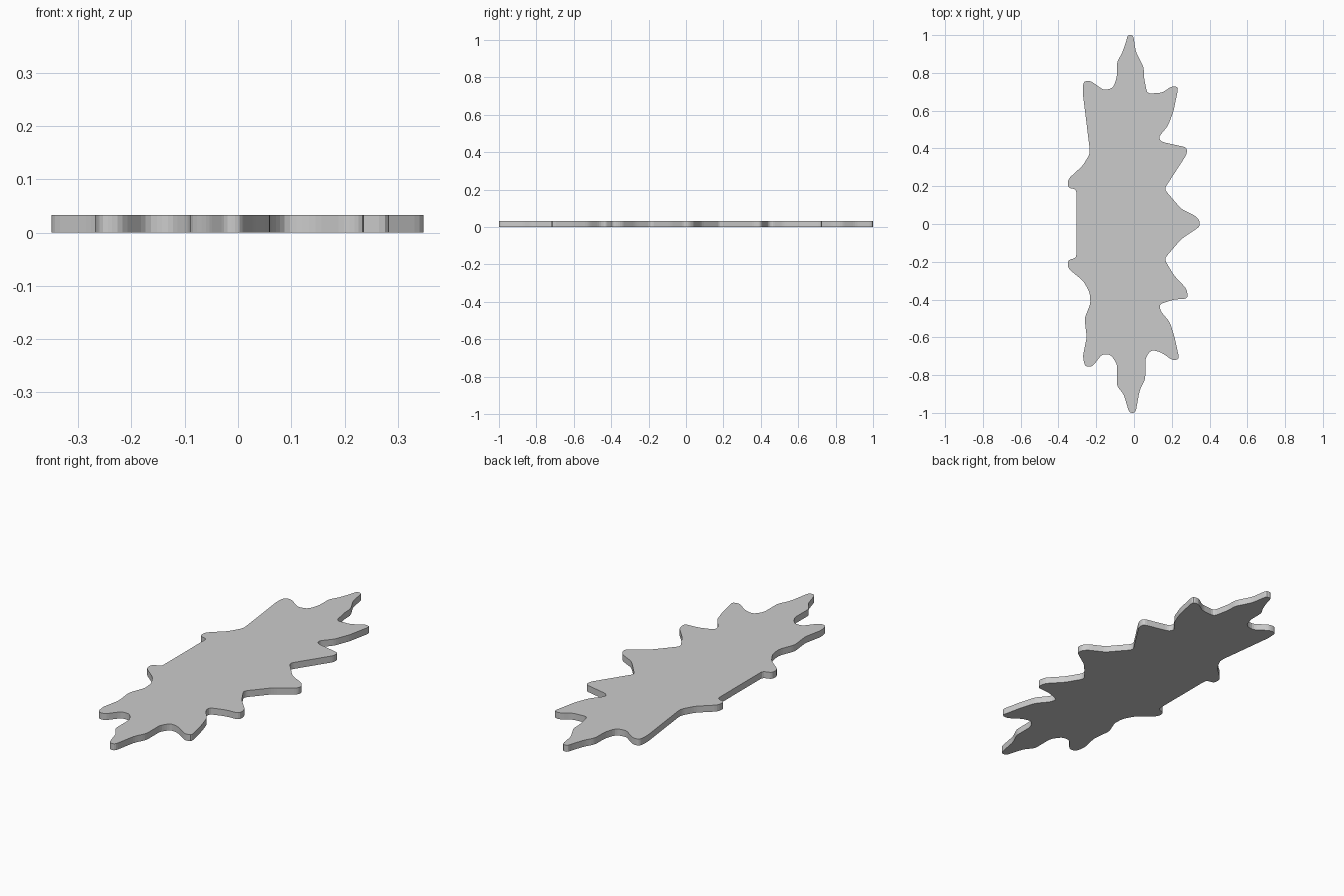
import bpy, bmesh
from mathutils import Vector

if "Cube" in bpy.data.objects:
    bpy.data.objects.remove(bpy.data.objects["Cube"])

THICK = 0.033
ROUND = 0.02

# Outline corners, clockwise from the top tip: right edge, then left edge
right_edge = [
    (-.04, .97), (-.034, 1), (-.004, 1), (.01, .91), (.052, .83), (.052, .78), (.07, .69),
    (.15, .695), (.20, .73), (.235, .725), (.21, .60), (.18, .52), (.13, .46), (.145, .435),
    (.28, .405), (.28, .37), (.16, .185), (.25, .08), (.33, .04), (.348, .014),
    (.348, -.014), (.25, -.08), (.16, -.185), (.21, -.27), (.28, -.345), (.285, -.395),
    (.21, -.40), (.135, -.425), (.14, -.46), (.19, -.52), (.215, -.60), (.24, -.715),
    (.205, -.722), (.14, -.677), (.09, -.667), (.06, -.71), (.06, -.82), (.03, -.88),
    (.008, -1)]
left_edge = [
    (-.025, -1), (-.055, -.90), (-.09, -.86), (-.09, -.74), (-.125, -.69), (-.17, -.69),
    (-.22, -.755), (-.26, -.755), (-.271, -.70), (-.25, -.60), (-.262, -.50),
    (-.23, -.42), (-.235, -.36), (-.27, -.30), (-.35, -.235), (-.35, -.19),
    (-.305, -.18), (-.305, .185), (-.35, .19), (-.35, .237), (-.27, .31),
    (-.235, .37), (-.235, .40), (-.272, .70), (-.268, .755), (-.23, .758),
    (-.16, .708), (-.11, .72), (-.09, .78), (-.09, .86), (-.065, .90)]


def rounded(points, reach, steps=3):
    """Replace every corner with a short curve."""
    pts = [Vector(p) for p in points]
    result = []
    for i, p in enumerate(pts):
        a, b = pts[i - 1] - p, pts[(i + 1) % len(pts)] - p
        start = p + a.normalized() * min(reach, a.length * .4)
        end = p + b.normalized() * min(reach, b.length * .4)
        for k in range(steps + 1):
            t = k / steps
            result.append(start * (1 - t) ** 2 + p * 2 * t * (1 - t) + end * t * t)
    return result


# Flat jagged plate extruded up from the ground
bm = bmesh.new()
verts = [bm.verts.new((p.x, p.y, 0)) for p in rounded(right_edge + left_edge, ROUND)]
face = bm.faces.new(verts)
top = bmesh.ops.extrude_face_region(bm, geom=[face], use_keep_orig=True)
bmesh.ops.translate(bm, vec=(0, 0, THICK),
                    verts=[g for g in top['geom'] if isinstance(g, bmesh.types.BMVert)])
bmesh.ops.recalc_face_normals(bm, faces=bm.faces)
mesh = bpy.data.meshes.new("jagged_plate")
bm.to_mesh(mesh)
bm.free()
plate = bpy.data.objects.new("jagged_plate", mesh)
bpy.context.collection.objects.link(plate)
